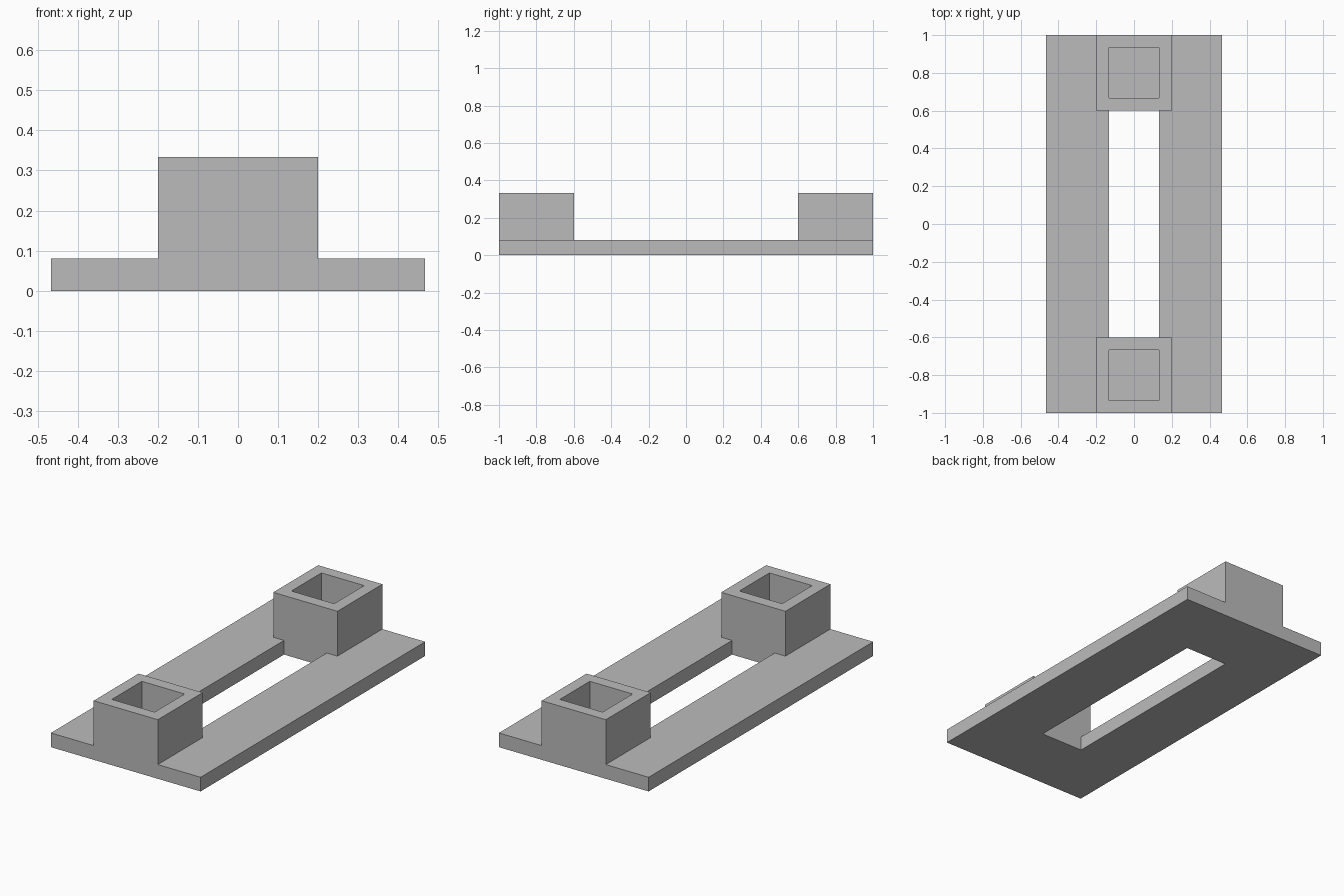
import bpy
import bmesh
import math
from mathutils import Vector

# Remove the default object
if "Cube" in bpy.data.objects:
    bpy.data.objects.remove(bpy.data.objects["Cube"], do_unlink=True)

# Overall sizes
BASE_T, TOP = 0.08, 0.333
HALF_W, HALF_L = 0.467, 1.0
SLOT_HALF_W, SLOT_HALF_L = 0.133, 0.6
POST, SOCKET, POST_Y = 0.4, 0.267, 0.8

# Single plain colour
grey = bpy.data.materials.new("plain_grey")
colour = (0.5, 0.5, 0.5, 1)
grey.diffuse_color = colour
grey.use_nodes = True
grey.node_tree.nodes["Principled BSDF"].inputs["Base Color"].default_value = colour


def box(name, size, y, z0, z1):
    """Box centred on x = 0 with the given footprint and height range."""
    bm = bmesh.new()
    bmesh.ops.create_cube(bm, size=1)
    bmesh.ops.scale(bm, vec=(size[0], size[1], z1 - z0), verts=bm.verts)
    bmesh.ops.translate(bm, vec=Vector((0, y, (z0 + z1) / 2)), verts=bm.verts)
    mesh = bpy.data.meshes.new(name)
    bm.to_mesh(mesh)
    bm.free()
    mesh.materials.append(grey)
    obj = bpy.data.objects.new(name, mesh)
    bpy.context.scene.collection.objects.link(obj)
    return obj


def combine(target, helper, operation):
    """Apply a boolean to the target and discard the helper."""
    mod = target.modifiers.new(operation.lower(), "BOOLEAN")
    mod.operation, mod.solver, mod.object = operation, "EXACT", helper
    bpy.context.view_layer.objects.active = target
    bpy.ops.object.modifier_apply(modifier=mod.name)
    bpy.data.objects.remove(helper, do_unlink=True)


# Base plate with the long centre slot
base = box("slotted_base", (2 * HALF_W, 2 * HALF_L), 0, 0, BASE_T)
slot = box("slot_cutter", (2 * SLOT_HALF_W, 2 * SLOT_HALF_L), 0, -0.1, 0.2)
combine(base, slot, "DIFFERENCE")

# Square posts at both ends, hollowed down to the plate
for side in (-1, 1):
    post = box("post", (POST, POST), side * POST_Y, 0, TOP)
    combine(base, post, "UNION")
    socket = box("socket_cutter", (SOCKET, SOCKET), side * POST_Y, BASE_T, TOP + 0.1)
    combine(base, socket, "DIFFERENCE")

# Merge flush faces into clean flat ones
bm = bmesh.new()
bm.from_mesh(base.data)
bmesh.ops.remove_doubles(bm, verts=bm.verts, dist=0.0001)
bmesh.ops.dissolve_limit(bm, angle_limit=math.radians(1), verts=bm.verts, edges=bm.edges)
bm.to_mesh(base.data)
bm.free()
